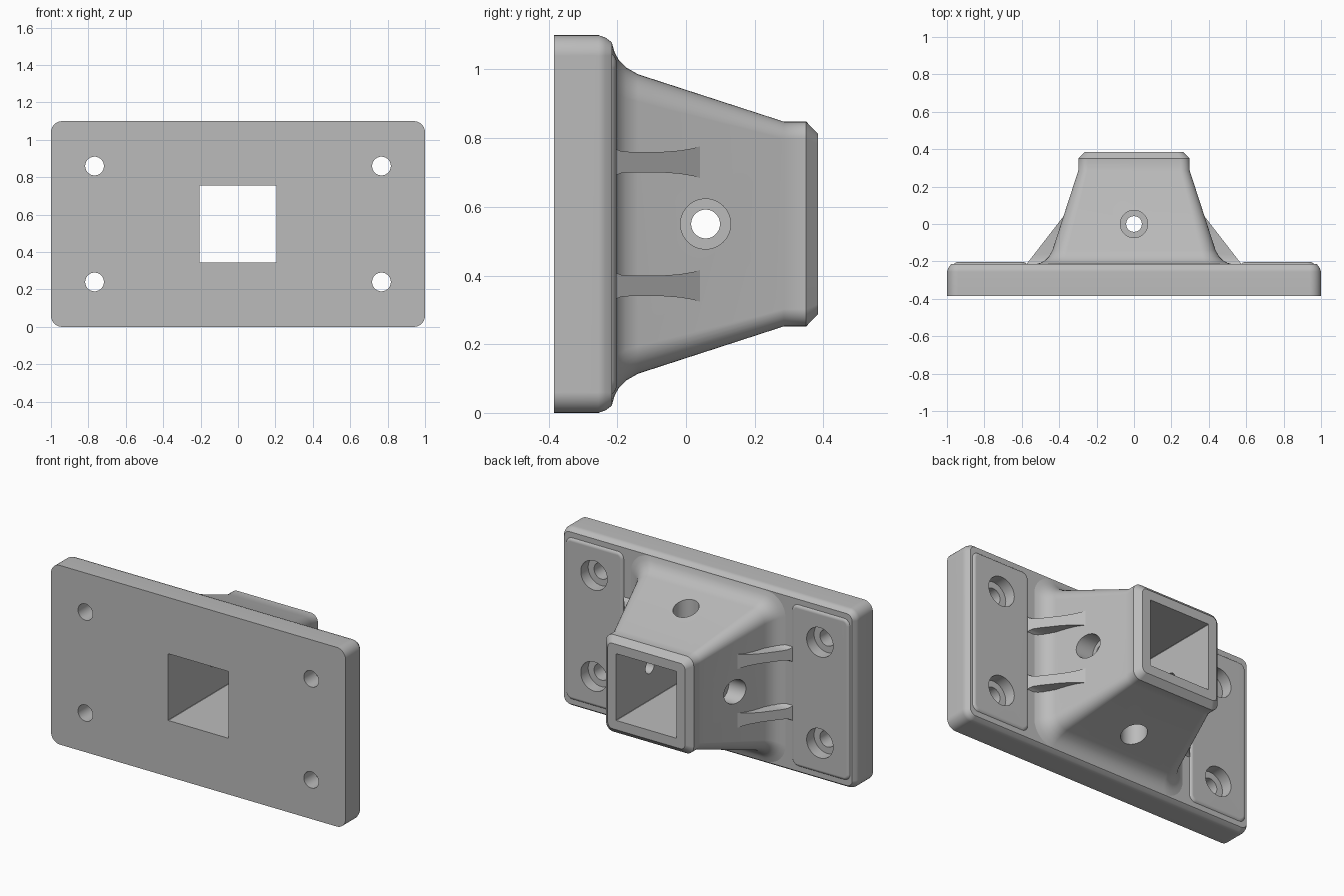
import bpy, bmesh, math
from mathutils import Vector, Matrix

cube = bpy.data.objects.get("Cube")
if cube:
    bpy.data.objects.remove(cube, do_unlink=True)

MID = 0.55      # height of the tube axis
BACK = -0.215   # rear face of the plate

grey = bpy.data.materials.new("cast grey")
grey.use_nodes = True
colour = (0.5, 0.5, 0.5, 1)
grey.diffuse_color = colour
grey.node_tree.nodes["Principled BSDF"].inputs["Base Color"].default_value = colour


def loft(name, rings):
    """Solid skinned through matching rings of points."""
    bm = bmesh.new()
    loops = [[bm.verts.new(p) for p in ring] for ring in rings]
    n = len(loops[0])
    for a, b in zip(loops, loops[1:]):
        for i in range(n):
            j = (i + 1) % n
            bm.faces.new((a[i], a[j], b[j], b[i]))
    bm.faces.new(loops[0])
    bm.faces.new(loops[-1])
    bmesh.ops.recalc_face_normals(bm, faces=bm.faces)
    mesh = bpy.data.meshes.new(name)
    bm.to_mesh(mesh)
    bm.free()
    mesh.materials.append(grey)
    ob = bpy.data.objects.new(name, mesh)
    bpy.context.collection.objects.link(ob)
    return ob


def rounded(cx, y, hx, hz, r, steps=8):
    """Rounded rectangle in the XZ plane at depth y."""
    pts = []
    for k, (sx, sz) in enumerate([(1, 1), (-1, 1), (-1, -1), (1, -1)]):
        for i in range(steps + 1):
            a = math.radians(90) * (k + i / steps)
            pts.append((cx + sx * (hx - r) + r * math.cos(a), y,
                        MID + sz * (hz - r) + r * math.sin(a)))
    return pts


def cylinder(r, start, end, sides=48):
    """Cutter running between two points."""
    start, end = Vector(start), Vector(end)
    axis = end - start
    bm = bmesh.new()
    place = Matrix.Translation((start + end) / 2) @ axis.to_track_quat("Z", "Y").to_matrix().to_4x4()
    bmesh.ops.create_cone(bm, cap_ends=True, segments=sides, radius1=r, radius2=r,
                          depth=axis.length, matrix=place)
    mesh = bpy.data.meshes.new("hole_cutter")
    bm.to_mesh(mesh)
    bm.free()
    mesh.materials.append(grey)
    ob = bpy.data.objects.new("hole_cutter", mesh)
    bpy.context.collection.objects.link(ob)
    ob.hide_render = True
    return ob


def activate(ob):
    bpy.ops.object.select_all(action="DESELECT")
    ob.select_set(True)
    bpy.context.view_layer.objects.active = ob


def cut(ob, cutters):
    activate(ob)
    for c in cutters:
        mod = ob.modifiers.new("cut", "BOOLEAN")
        mod.operation = "DIFFERENCE"
        mod.solver = "EXACT"
        mod.object = c
        bpy.ops.object.modifier_apply(modifier=mod.name)


def finish(ob):
    activate(ob)
    bpy.ops.object.shade_smooth_by_angle(angle=math.radians(32))
    mod = ob.modifiers.new("clean shading", "WEIGHTED_NORMAL")
    mod.keep_sharp = True


# Base plate with softened rear edge
plate = loft("base_plate", [rounded(0, y, 1 - d, MID - d, 0.06 - d) for y, d in
                            [(-0.385, 0), (-0.255, 0), (-0.235, 0.007), (BACK, 0.022)]])

# Raised pads around the mounting holes
pads = []
for side, word in ((1, "left"), (-1, "right")):
    pads.append(loft(word + "_pad", [
        rounded(side * 0.768, y, 0.195 - d, 0.495 - d, 0.04 - d)
        for y, d in [(BACK, 0), (-0.208, 0.006), (-0.203, 0.018)]]))

# Tapered socket tower with flared foot, collar and chamfered mouth
tower = loft("socket_tower", [rounded(0, y, h, h, r) for y, h, r in [
    (BACK, 0.525, 0.13), (-0.208, 0.5, 0.115), (-0.195, 0.476, 0.1), (-0.175, 0.456, 0.09),
    (-0.14, 0.436, 0.08), (0.285, 0.298, 0.05), (0.35, 0.298, 0.05), (0.385, 0.262, 0.03)]])

# Square bore through everything
bore = loft("bore_cutter", [rounded(0, y, 0.205, 0.205, 0.002, 1) for y in (-0.6, 0.6)])
bore.hide_render = True

# Counterbored mounting holes
screws = []
for x in (-0.767, 0.767):
    for z in (MID - 0.31, MID + 0.31):
        screws.append(cylinder(0.05, (x, -0.6, z), (x, 0, z)))
        screws.append(cylinder(0.09, (x, -0.275, z), (x, 0, z)))

# Counterbored cross holes, staggered so the pins clear each other
pins = [cylinder(0.042, (-0.7, 0.057, MID), (0.7, 0.057, MID)),
        cylinder(0.042, (0, 0, MID - 0.7), (0, 0, MID + 0.7))]
for s in (-1, 1):
    pins.append(cylinder(0.073, (s * 0.28, 0.057, MID), (s * 0.7, 0.057, MID)))
    pins.append(cylinder(0.073, (0, 0, MID + s * 0.28), (0, 0, MID + s * 0.7)))

cut(plate, [bore] + screws)
cut(tower, [bore] + pins)
for pad in pads:
    cut(pad, screws)

# Gusset ribs with flared ends, sloping from the plate to the tower
ribs = []
for side, word in ((1, "left"), (-1, "right")):
    for z, level in ((MID - 0.18, "lower"), (MID + 0.18, "upper")):
        rings = []
        for t, w in [(0, 0.046), (0.04, 0.038), (0.1, 0.032), (0.2, 0.03), (0.55, 0.03),
                     (0.75, 0.034), (0.9, 0.041), (1, 0.049)]:
            y = BACK + t * 0.265
            outer = 0.575 - t * 0.205
            inner = 0.43 - t * 0.1
            rings.append([(side * x, y, z + s * w) for x, s in
                          ((inner, -1), (outer, -1), (outer, 1), (inner, 1))])
        ribs.append(loft(f"{word}_{level}_rib", rings))

for c in [bore] + screws + pins:
    bpy.data.objects.remove(c, do_unlink=True)
for ob in [plate, tower] + pads + ribs:
    finish(ob)
